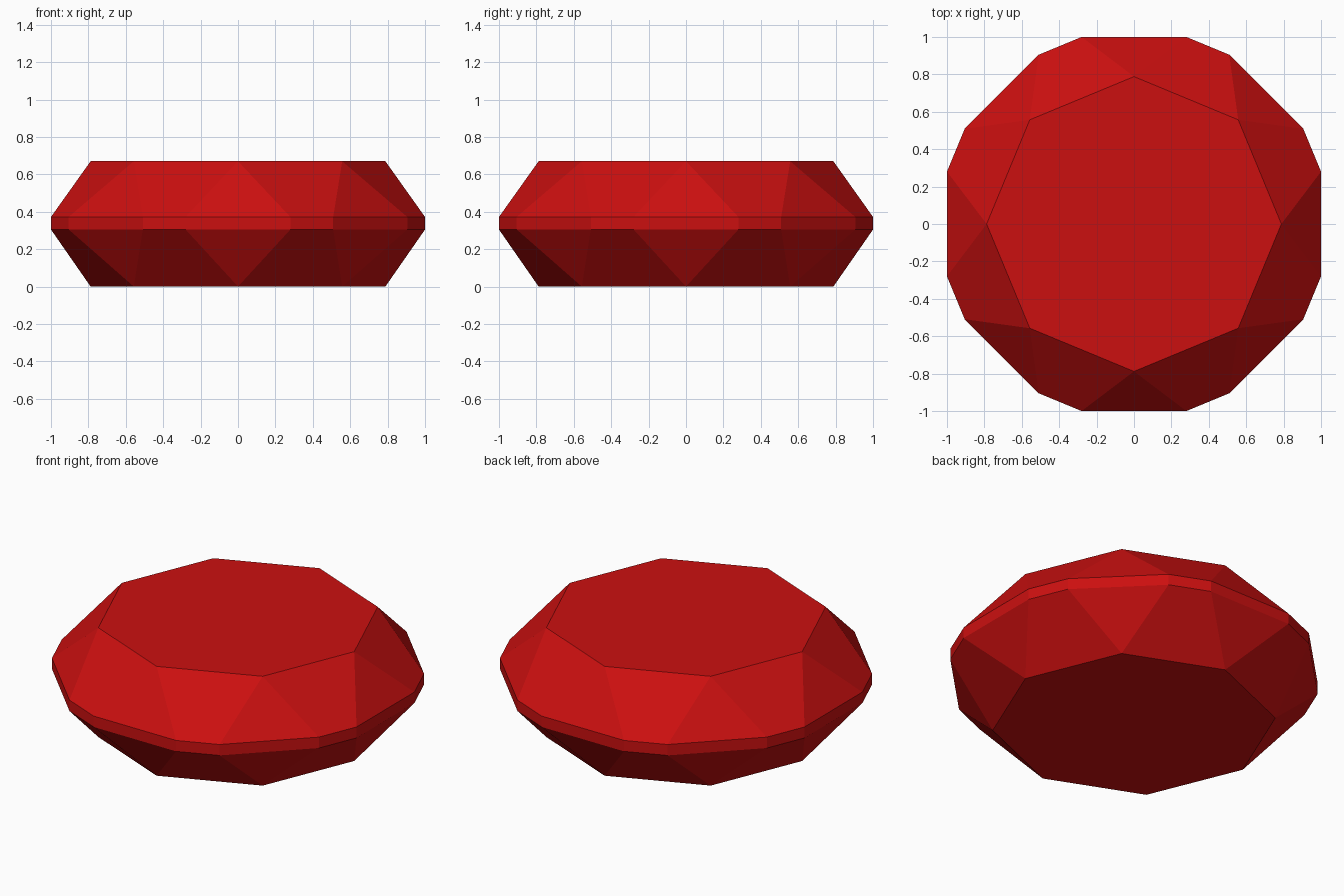
import bpy
import bmesh
from math import sin, cos, radians

if "Cube" in bpy.data.objects:
    bpy.data.objects.remove(bpy.data.objects["Cube"])

TABLE_R, GIRDLE_R, HALF = 0.788, 1.0385, 15.65
Z_BOTTOM, Z_LOW, Z_HIGH, Z_TOP = 0.0, 0.305, 0.372, 0.67

red = bpy.data.materials.new("ruby red")
red.diffuse_color = (0.6, 0.005, 0.005, 1)
red.use_nodes = True
red.node_tree.nodes["Principled BSDF"].inputs["Base Color"].default_value = red.diffuse_color

bm = bmesh.new()


def ring(radius, z, angles):
    return [bm.verts.new((radius * cos(radians(a)), radius * sin(radians(a)), z))
            for a in angles]


# Octagonal tables and sixteen-sided girdle with alternating edge lengths
eight = [45 * i for i in range(8)]
sixteen = [45 * i + s * HALF for i in range(8) for s in (-1, 1)]
low = ring(GIRDLE_R, Z_LOW, sixteen)
high = ring(GIRDLE_R, Z_HIGH, sixteen)
bottom = ring(TABLE_R, Z_BOTTOM, eight)
top = ring(TABLE_R, Z_TOP, eight)
bm.faces.new(top)
bm.faces.new(bottom[::-1])

# Girdle band
for i in range(16):
    j = (i + 1) % 16
    bm.faces.new((low[i], low[j], high[j], high[i]))

# Crown and pavilion: a triangle at each table corner, a quad at each table edge
for table, girdle in ((top, high), (bottom, low)):
    for i in range(8):
        a, b, c = girdle[2 * i], girdle[2 * i + 1], girdle[(2 * i + 2) % 16]
        bm.faces.new((a, b, table[i]))
        bm.faces.new((b, c, table[(i + 1) % 8], table[i]))

bmesh.ops.recalc_face_normals(bm, faces=bm.faces[:])
mesh = bpy.data.meshes.new("cut_gem")
bm.to_mesh(mesh)
bm.free()
mesh.materials.append(red)
gem = bpy.data.objects.new("cut_gem", mesh)
bpy.context.collection.objects.link(gem)
